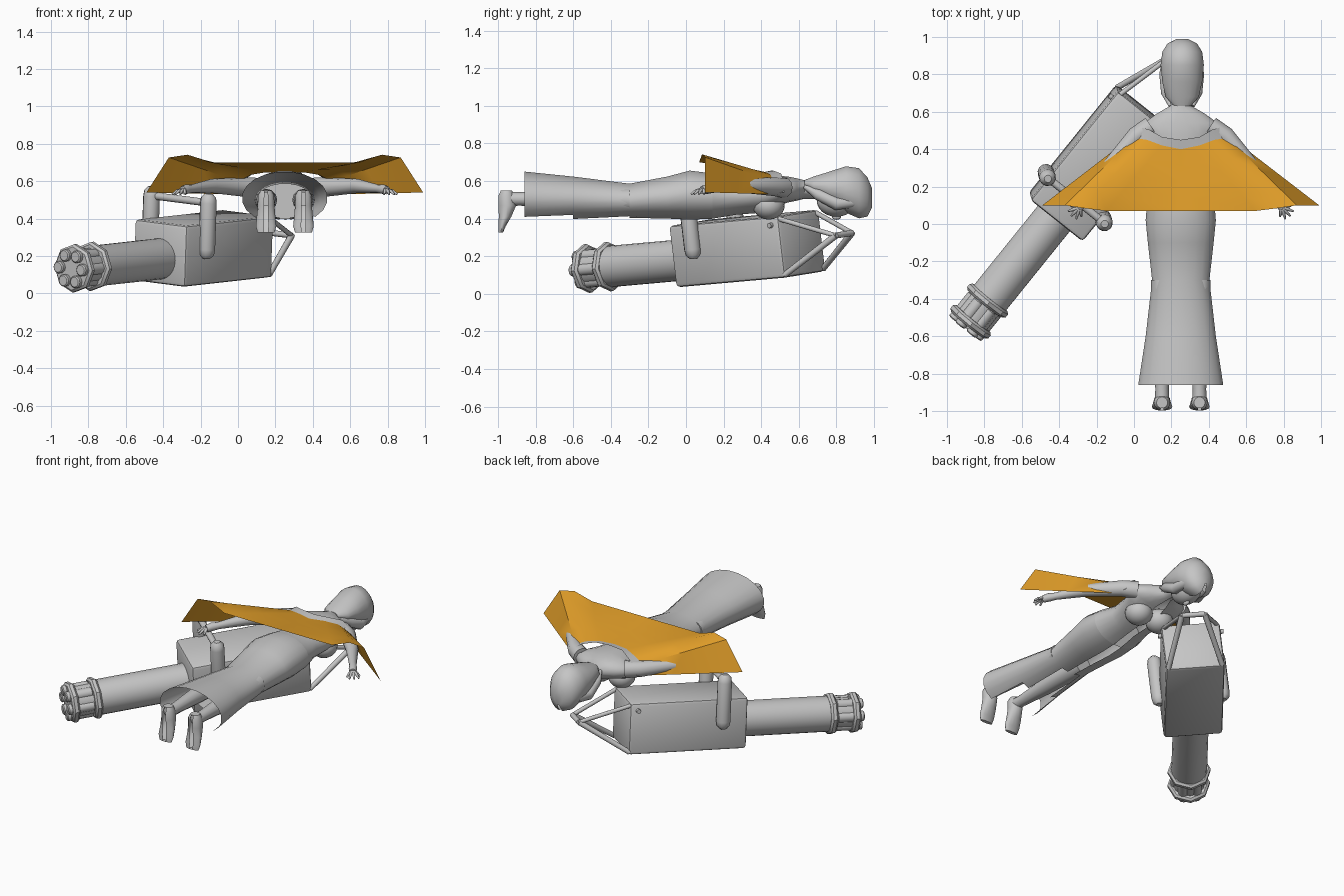
import bpy, bmesh, math
from mathutils import Vector, Matrix

if "Cube" in bpy.data.objects:
    bpy.data.objects.remove(bpy.data.objects["Cube"])


def material(name, rgb):
    m = bpy.data.materials.new(name)
    m.use_nodes = True
    m.diffuse_color = (*rgb, 1)
    m.node_tree.nodes["Principled BSDF"].inputs["Base Color"].default_value = (*rgb, 1)
    return m


GREY = material("plain grey", (0.56, 0.56, 0.56))
ORANGE = material("cape orange", (0.75, 0.34, 0.022))
MID = 0.25  # centre line of the figure


def finish(ob, angle=50):
    bpy.ops.object.select_all(action="DESELECT")
    ob.select_set(True)
    bpy.context.view_layer.objects.active = ob
    if ob.type == "CURVE":
        bpy.ops.object.convert(target="MESH")
    bpy.ops.object.shade_smooth_by_angle(angle=math.radians(angle))
    return ob


def from_bmesh(name, bm, mat=GREY, angle=50, matrix=None):
    bmesh.ops.recalc_face_normals(bm, faces=bm.faces)
    me = bpy.data.meshes.new(name)
    bm.to_mesh(me)
    bm.free()
    me.materials.append(mat)
    ob = bpy.data.objects.new(name, me)
    bpy.context.collection.objects.link(ob)
    if matrix:
        ob.matrix_world = matrix
    return finish(ob, angle)


def loft(name, rings, second, n=20, caps=True, slit=()):
    """Skin ellipses (centre, rx, r2); second is the other ellipse axis.
    slit gives how many faces are left open underneath in each band."""
    bm = bmesh.new()
    rows = []
    for c, rx, r2 in rings:
        row = []
        for i in range(n):
            t = math.tau * (i + 0.5) / n - math.pi / 2
            row.append(bm.verts.new(Vector(c) + Vector((rx * math.cos(t), 0, 0))
                                    + Vector(second) * r2 * math.sin(t)))
        rows.append(row)
    for k, (a, b) in enumerate(zip(rows, rows[1:])):
        gap = slit[k] if k < len(slit) else 0
        for i in range(n):
            if min(i + 1, n - 1 - i) <= gap / 2:
                continue
            j = (i + 1) % n
            bm.faces.new((a[i], a[j], b[j], b[i]))
    if caps:
        bm.faces.new(rows[0])
        bm.faces.new(rows[-1])
    return from_bmesh(name, bm)


def tubes(name, paths, matrix=None, res=4):
    """Round tapered tubes, each path a list of (point, radius)."""
    cu = bpy.data.curves.new(name, "CURVE")
    cu.dimensions = "3D"
    cu.bevel_depth = 1
    cu.bevel_resolution = res
    cu.use_fill_caps = True
    for path in paths:
        sp = cu.splines.new("POLY")
        sp.points.add(len(path) - 1)
        for pt, (co, r) in zip(sp.points, path):
            pt.co = (*co, 1)
            pt.radius = r
    cu.materials.append(GREY)
    ob = bpy.data.objects.new(name, cu)
    bpy.context.collection.objects.link(ob)
    if matrix:
        ob.matrix_world = matrix
    return finish(ob)


def ball(name, loc, scale):
    bm = bmesh.new()
    bmesh.ops.create_uvsphere(bm, u_segments=20, v_segments=12, radius=1)
    return from_bmesh(name, bm, matrix=Matrix.LocRotScale(Vector(loc), None, Vector(scale)))


def sheet(name, top, bottom, mat, rows=4):
    """Mirrored cloth between two half edges of (offset, y, z)."""
    def full(half):
        return [Vector((MID - d, y, z)) for d, y, z in half[:0:-1]] + \
               [Vector((MID + d, y, z)) for d, y, z in half]
    bm = bmesh.new()
    grid = [[bm.verts.new(a.lerp(b, k / rows)) for a, b in zip(full(top), full(bottom))]
            for k in range(rows + 1)]
    for a, b in zip(grid, grid[1:]):
        for i in range(len(a) - 1):
            bm.faces.new((a[i], a[i + 1], b[i + 1], b[i]))
    return from_bmesh(name, bm, mat, 40)


# Gown: flared skirt open underneath at the hem, then the torso
UP = (0, 0, 1)
skirt = [(-.86, .51, .23, .142), (-.6, .505, .19, .12), (-.3, .495, .155, .092),
         (-.1, .512, .178, .113), (.02, .525, .19, .132), (.14, .52, .18, .122)]
loft("skirt", [((MID, y, z), a, b) for y, z, a, b in skirt], UP, caps=False, slit=(4, 2))
torso = [(.14, .52, .18, .122), (.27, .52, .15, .1), (.4, .53, .165, .1),
         (.48, .545, .205, .085), (.54, .555, .2, .07), (.59, .555, .13, .06),
         (.63, .555, .06, .05), (.74, .55, .055, .05)]
loft("torso", [((MID, y, z), a, b) for y, z, a, b in torso], UP)

# Head with bobbed hair
ball("face", (.255, .8, .495), (.085, .105, .085))
ball("nose", (.255, .8, .41), (.014, .025, .016))
hair = [(.63, .585, .045, .02), (.68, .575, .09, .05), (.76, .565, .108, .085),
        (.85, .555, .117, .125), (.92, .535, .108, .135), (.965, .515, .08, .105),
        (.99, .51, .03, .05)]
loft("hair", [((.258, y, z), a, b) for y, z, a, b in hair], UP)
tubes("hair_locks", [[((.255 + s * .07, .9, .49), .03), ((.255 + s * .085, .8, .48), .035),
                      ((.255 + s * .08, .7, .53), .03), ((.255 + s * .06, .63, .57), .01)]
                     for s in (-1, 1)])

for side, s in (("right", -1), ("left", 1)):
    ball(side + "_bust", (MID + s * .08, .44, .47), (.085, .085, .075))

    # Arm and spread fingers
    def at(d, y, z):
        return (MID + s * d, y, z)
    tubes(side + "_arm", [[(at(.16, .52, .565), .055), (at(.24, .47, .57), .05),
                           (at(.39, .3, .575), .038), (at(.5, .15, .56), .022),
                           (at(.525, .115, .558), .026), (at(.545, .085, .552), .022)]])
    fingers = []
    for k in range(5):
        ang = math.radians(-100 + k * 27)
        reach = .05 if k in (0, 4) else .065
        dx, dy = math.cos(ang), math.sin(ang)
        fingers.append([(at(.54 + .01 * dx, .09 + .01 * dy, .552), .011),
                        (at(.54 + .6 * reach * dx, .09 + .6 * reach * dy, .548), .009),
                        (at(.54 + reach * dx, .09 + reach * dy, .53), .005)])
    tubes(side + "_fingers", fingers, res=2)

    # Leg and pointed foot
    x = MID + s * .1
    tubes(side + "_leg", [[((x, -.3, .5), .06), ((x, -.65, .505), .052),
                           ((x, -.88, .505), .036), ((x, -.95, .505), .038)]])
    foot = [(.55, -.955, .03, .03), (.525, -.955, .043, .042), (.47, -.95, .045, .048),
            (.41, -.962, .05, .034), (.36, -.978, .055, .02), (.325, -.985, .045, .012)]
    loft(side + "_foot", [((x, y, z), a, b) for z, y, a, b in foot], (0, 1, 0), n=14)

# Cape over both arms, with a plain collar band
cape_top = [(0, .4, .645), (.1, .42, .648), (.18, .45, .635), (.25, .46, .6), (.285, .45, .53)]
cape_hem = [(0, .07, .7), (.4, .07, .7), (.52, .085, .742), (.62, .1, .727), (.74, .1, .54)]
collar = [(0, .45, .655), (.1, .465, .655), (.17, .505, .64), (.23, .52, .6), (.25, .52, .54)]
sheet("cape", cape_top, cape_hem, ORANGE)
sheet("cape_collar", collar, cape_top, GREY, 2)

# Rotary gun in its own frame: x across, y toward the rear, z up
across = Vector((.78, -.62, -.1)).normalized()
rear = Vector((.62, .78, .07))
rear = (rear - across * rear.dot(across)).normalized()
GUN = Matrix((across, rear, across.cross(rear))).transposed().to_4x4()
GUN.translation = (-.42, .035, .215)
DROP = -.03


def gun_box(name, size, centre, bevel):
    bm = bmesh.new()
    bmesh.ops.create_cube(bm, size=1)
    bmesh.ops.scale(bm, vec=size, verts=bm.verts)
    bmesh.ops.translate(bm, vec=centre, verts=bm.verts)
    bmesh.ops.bevel(bm, geom=bm.edges[:], offset=bevel, segments=2, affect="EDGES", profile=.5)
    return from_bmesh(name, bm, angle=40, matrix=GUN)


def gun_cylinder(name, y0, y1, r, sides, x=0, z=0, bevel=0):
    bm = bmesh.new()
    spin = Matrix.Rotation(math.pi / 2, 4, "X")
    bmesh.ops.create_cone(bm, cap_ends=True, segments=sides, radius1=r, radius2=r, depth=y1 - y0,
                          matrix=Matrix.Translation((x, (y0 + y1) / 2, z + DROP)) @ spin)
    if bevel:
        rims = [e for e in bm.edges if abs(e.verts[0].co.y - e.verts[1].co.y) < .001]
        bmesh.ops.bevel(bm, geom=rims, offset=bevel, segments=1, affect="EDGES")
    return from_bmesh(name, bm, angle=35, matrix=GUN)


gun_box("gun_housing", (.36, .75, .33), (0, .375, 0), .02)
gun_cylinder("gun_shroud", -.6, .02, .11, 24)
gun_cylinder("gun_inner_core", -.72, -.6, .1, 12)
gun_cylinder("gun_rear_ring", -.6, -.555, .132, 8, bevel=.012)
gun_cylinder("gun_muzzle_ring", -.745, -.7, .13, 8, bevel=.012)
for k in range(6):
    a = math.tau * k / 6
    gun_cylinder("gun_barrel_%d" % (k + 1), -.77, -.6, .033, 12,
                 .078 * math.cos(a), .078 * math.sin(a), .006)

# Carrying handle: two side arms and a grip
tubes("handle_arms", [[((s * .195, .16, z), r) for z, r in
                       ((-.02, .02), (0, .04), (.03, .045), (.28, .045), (.31, .04), (.33, .02))]
                      for s in (-1, 1)], GUN)
tubes("handle_grip", [[((-.19, .16, .28), .02), ((.19, .16, .28), .02)]], GUN)

# Open tapered frame at the rear
frame = [[((-.07, 1.04, .03), .016), ((.07, 1.04, .03), .016)]]
for s in (-1, 1):
    frame.append([((s * .165, .74, -.15), .016), ((s * .07, 1.04, .03), .018)])
    frame.append([((s * .16, .74, .15), .013), ((s * .07, 1.04, .03), .013)])
tubes("gun_rear_frame", frame, GUN)
tubes("housing_pins", [[((s * .17, .7, .12), .014), ((s * .2, .7, .12), .014)] for s in (-1, 1)], GUN)
